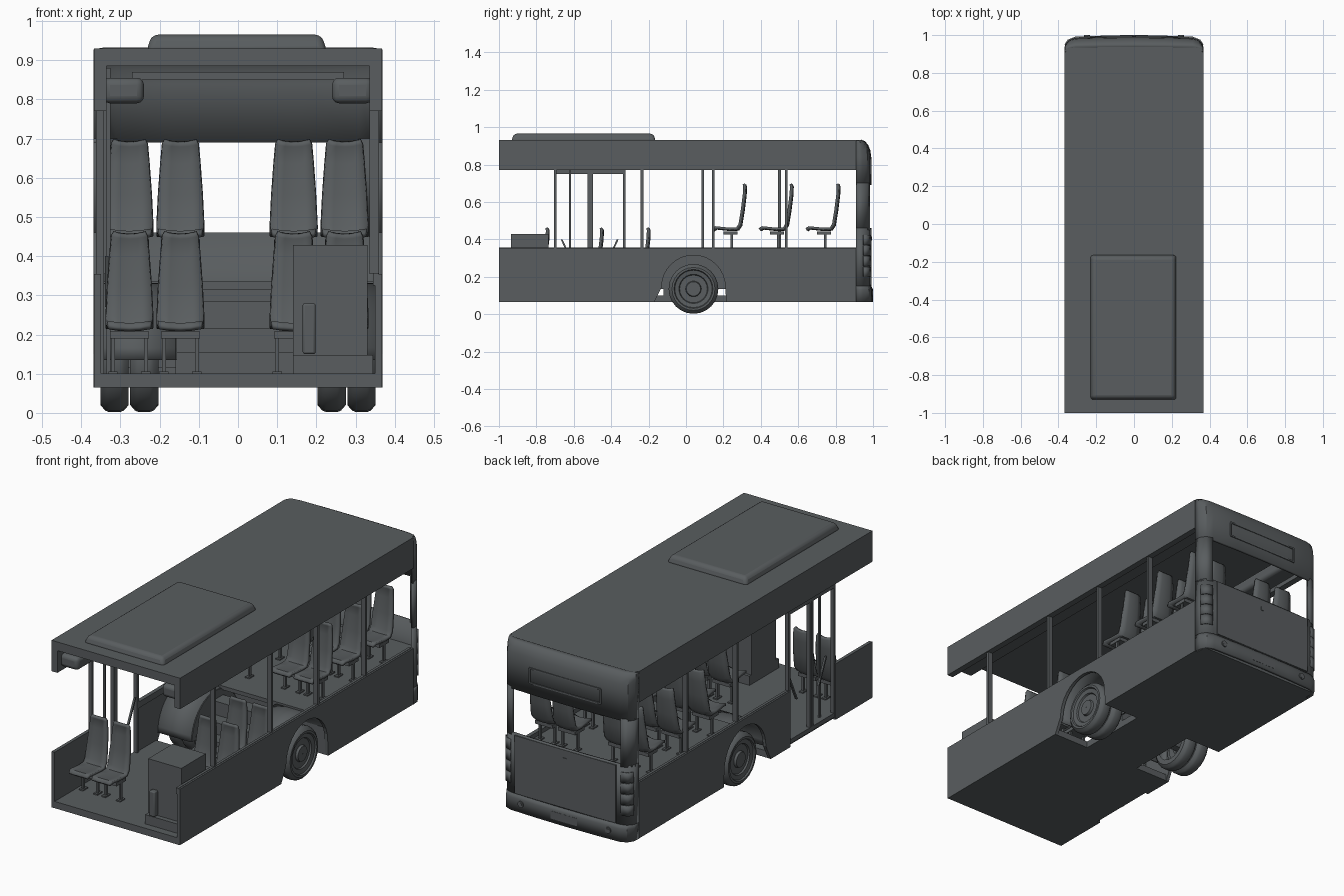
import bpy, bmesh, math
from mathutils import Vector

cube = bpy.data.objects.get("Cube")
if cube:
    bpy.data.objects.remove(cube, do_unlink=True)

grey = bpy.data.materials.new("slate_grey")
grey.use_nodes = True
COLOUR = (0.1, 0.11, 0.115, 1)
grey.diffuse_color = COLOUR
grey.node_tree.nodes["Principled BSDF"].inputs["Base Color"].default_value = COLOUR


def finish(name, bm, smooth=False, solid=0, bevel=0):
    bmesh.ops.recalc_face_normals(bm, faces=bm.faces)
    mesh = bpy.data.meshes.new(name)
    bm.to_mesh(mesh)
    bm.free()
    ob = bpy.data.objects.new(name, mesh)
    bpy.context.collection.objects.link(ob)
    mesh.materials.append(grey)
    if solid:
        m = ob.modifiers.new("thickness", 'SOLIDIFY')
        m.thickness, m.offset = solid, 0
    if bevel:
        m = ob.modifiers.new("rounding", 'BEVEL')
        m.width, m.segments = bevel, 3
    if smooth:
        bpy.ops.object.select_all(action='DESELECT')
        ob.select_set(True)
        bpy.context.view_layer.objects.active = ob
        bpy.ops.object.shade_smooth_by_angle(angle=math.radians(35))
    return ob


def box(name, x0, x1, y0, y1, z0, z1, bevel=0, taper=0):
    bm = bmesh.new()
    bmesh.ops.create_cube(bm, size=1)
    for v in bm.verts:
        k = taper if v.co.z > 0 else 0
        v.co = Vector(((x0 + x1) / 2 + v.co.x * (abs(x1 - x0) - k),
                       (y0 + y1) / 2 + v.co.y * (y1 - y0 - k),
                       (z0 + z1) / 2 + v.co.z * (z1 - z0)))
    return finish(name, bm, bevel > 0, bevel=bevel)


def prism(name, pts, axis, lo, hi):
    """Extrude a flat outline along x (points are y, z) or z (points are x, y)."""
    bm = bmesh.new()
    at = (lambda p, h: (h, *p)) if axis == 'x' else (lambda p, h: (*p, h))
    face = bm.faces.new([bm.verts.new(at(p, lo)) for p in pts])
    top = bmesh.ops.extrude_face_region(bm, geom=[face])["geom"]
    step = Vector(at((0, 0), hi - lo))
    bmesh.ops.translate(bm, vec=step, verts=[g for g in top if isinstance(g, bmesh.types.BMVert)])
    return finish(name, bm)


def sheet(name, rows, solid, closed=False):
    """Skin rows of points with quads."""
    bm = bmesh.new()
    grid = [[bm.verts.new(p) for p in row] for row in rows]
    for a, b in zip(grid, grid[1:]):
        for i in range(len(a) if closed else len(a) - 1):
            j = (i + 1) % len(a)
            bm.faces.new((a[i], a[j], b[j], b[i]))
    return finish(name, bm, True, solid)


def tube(name, profile, y, z, sides=24, solid=0):
    """Revolve (x, radius) points about a line along x."""
    rows = [[(x, y + r * math.cos(2 * math.pi * i / sides), z + r * math.sin(2 * math.pi * i / sides))
             for i in range(sides)] for x, r in profile]
    return sheet(name, rows, solid, True)


SIDE, SILL, HEAD, ROOF, BASE = 0.367, 0.355, 0.77, 0.93, 0.065
WHEEL_Y, WHEEL_Z, RADIUS = 0.04, 0.135, 0.133
LOW, HIGH, END = 0.1, 0.335, 0.91
DOOR = (-0.70, -0.33)

# Lower side panels with wheel cutouts
arch = [(WHEEL_Y - 0.21, BASE)]
for i in range(17):
    a = math.pi * (1 - i / 16)
    arch.append((WHEEL_Y + 0.17 * math.cos(a), 0.145 + 0.17 * math.sin(a)))
arch.append((WHEEL_Y + 0.175, BASE))
for side, label, start in ((1, "left", -1), (-1, "right", DOOR[1])):
    outline = [(start, BASE)] + arch + [(END, BASE), (END, SILL), (start, SILL)]
    prism(label + "_lower_panel", outline, 'x', side * 0.35, side * SIDE)
    box(label + "_upper_panel", side * 0.335, side * 0.368, -1, END, HEAD, ROOF)
    box(label + "_window_rail", side * 0.344, side * 0.358, start, END, 0.325, SILL + 0.002)
    box(label + "_ceiling_duct", side * 0.24, side * 0.345, -0.97, 0.9, 0.79, 0.855, 0.018)
box("right_front_panel", -SIDE, -0.35, -1, DOOR[0], BASE, SILL)

# Window pillars
for side, places in ((1, (0.535, 0.145, -0.235, -0.7)), (-1, (0.5, 0.09))):
    for y in places:
        box("window_pillar", side * 0.335, side * 0.36, y - 0.007, y + 0.007, SILL, HEAD)

# Double door on the right side
for y in (DOOR[0], -0.52, -0.505, DOOR[1]):
    box("door_post", -0.362, -0.342, y - 0.007, y + 0.007, BASE + 0.01, HEAD)
for z in (0.09, 0.76):
    box("door_rail", -0.362, -0.342, *DOOR, z - 0.012, z + 0.01)
for y, lean in ((-0.65, 1), (-0.38, -1)):
    prism("door_handle", [(y - lean * 0.02, 0.4), (y - lean * 0.01, 0.4), (y + lean * 0.05, 0.27),
                          (y + lean * 0.04, 0.27)], 'x', -0.34, -0.33)
box("grab_pole", -0.335, -0.325, -0.625, -0.615, LOW, 0.88)

# Floor, steps and raised rear deck
box("front_floor", -0.35, 0.35, -1, -0.17, BASE, LOW)
box("middle_floor", -0.16, 0.16, -0.17, 0.215, BASE, LOW)
box("rear_underside", -0.35, 0.35, 0.215, 0.965, BASE, LOW)
for i, z in enumerate((0.155, 0.215, 0.285)):
    box("aisle_step", -0.16, 0.16, -0.12 + 0.07 * i, 0.1, LOW, z)
box("rear_deck", -0.35, 0.35, 0.09, 0.97, HIGH - 0.02, HIGH)
box("deck_riser", -0.35, 0.35, 0.215, 0.23, BASE, HIGH)

# Wheel housings and twin wheels
for side in (1, -1):
    rows = []
    for x in (0.355, 0.16):
        rows.append([(side * x, WHEEL_Y + 0.193 * math.cos(a), max(LOW, 0.135 + 0.193 * math.sin(a)))
                     for a in [math.pi * i / 20 for i in range(21)]])
    sheet("wheel_housing", rows, 0.008)
    prism("housing_wall", [p[1:] for p in rows[1]], 'x', side * 0.156, side * 0.164)
    for inner in (0.203, 0.279):
        w = 0.072
        tyre = [(0, 0.09), (0, 0.115), (0.012, 0.129), (0.022, RADIUS), (w - 0.022, RADIUS),
                (w - 0.012, 0.129), (w, 0.115), (w, 0.104)]
        rim = [(w - 0.008, 0.1), (w - 0.012, 0.078), (w - 0.02, 0.074), (w - 0.02, 0.042),
               (w - 0.008, 0.038), (w - 0.008, 0.001)]
        tube("wheel", [(side * (inner + x), r) for x, r in tyre + rim], WHEEL_Y, WHEEL_Z)
    box("axle", side * 0.1, side * 0.3, WHEEL_Y - 0.02, WHEEL_Y + 0.02, 0.115, 0.155)

# Rounded rear end
half = [(0.361, END), (0.359, 0.94), (0.342, 0.965), (0.31, 0.976), (0.16, 0.981)]
path = half + [(0, 0.983)] + [(-x, y) for x, y in reversed(half)]


def pulled(pts, d):
    return [(x, y - d * (y - END) / 0.073) for x, y in pts]


def rear(name, pts, rings):
    return sheet(name, [[(x, y, z) for x, y in pulled(pts, d)] for z, d in rings], 0.015)


rear("rear_bumper", path, [(BASE, -0.009), (0.13, -0.009), (0.15, 0)])
rear("rear_wall", path, [(0.145, 0), (0.46, 0)])
rear("rear_header", path, [(0.69, 0), (0.84, 0), (0.875, 0.005), (0.9, 0.015), (0.918, 0.03), (0.926, 0.048)])
rear("left_rear_pillar", path[:4], [(0.45, 0), (0.7, 0)])
rear("right_rear_pillar", path[-4:], [(0.45, 0), (0.7, 0)])

# Roof and roof pod
prism("roof", [(-SIDE, -1), (SIDE, -1)] + pulled(path, 0.04), 'z', 0.885, ROOF)
box("roof_pod", -0.235, 0.228, -0.935, -0.16, ROOF - 0.01, 0.965, 0.016, 0.03)
box("ceiling_beam", -0.27, 0.27, 0.93, 0.965, 0.85, 0.87)

# Rear fittings
box("rear_hatch", -0.29, 0.29, 0.983, 0.991, 0.155, 0.455)
box("hatch_latch", -0.01, 0.01, 0.989, 0.994, 0.395, 0.415)
box("number_plate", -0.075, 0.075, 0.993, 1.0, 0.085, 0.125)
for z in (0.75, 0.825):
    box("display_frame", -0.205, 0.205, 0.985, 0.993, z - 0.004, z + 0.004)
for x in (-0.203, 0.203):
    box("display_frame_end", x - 0.004, x + 0.004, 0.985, 0.993, 0.75, 0.825)
for side in (1, -1):
    for i in range(4):
        z = 0.2 + i * 0.057
        corner = [(side * (x + 0.006), y + 0.008) for x, y in half[1:4]]
        sheet("tail_light", [[(x, y, h) for x, y in corner] for h in (z, z + 0.053)], 0.008)
    for r in (0.016, 0.009):
        bm = bmesh.new()
        bmesh.ops.create_cone(bm, cap_ends=True, segments=16, radius1=r, radius2=r, depth=0.008)
        for v in bm.verts:
            v.co = Vector((v.co.x + side * 0.25, 0.997 - r * 0.1 + v.co.z, 0.11 + v.co.y))
        finish("bumper_lamp", bm)


# Seats: a bent shell on two legs
def seat(x, y, floor):
    shape = [(-0.17, 0.113, 0.052), (-0.155, 0.123, 0.057), (-0.08, 0.115, 0.059), (-0.04, 0.117, 0.06),
             (-0.025, 0.14, 0.06), (-0.012, 0.22, 0.056), (-0.002, 0.3, 0.05), (0, 0.345, 0.046),
             (-0.004, 0.355, 0.04)]
    rows = [[(x + w * k, y + dy - 0.008 * k * k, floor + z + 0.006 * k * k) for k in (-1, -0.5, 0, 0.5, 1)]
            for dy, z, w in shape]
    sheet("seat_shell", rows, 0.013)
    box("seat_frame", x - 0.05, x + 0.05, y - 0.12, y - 0.045, floor + 0.09, floor + 0.108)
    for leg in (-0.042, 0.042):
        box("seat_leg", x + leg - 0.005, x + leg + 0.005, y - 0.083, y - 0.068, floor, floor + 0.1)
        box("seat_foot", x + leg - 0.012, x + leg + 0.012, y - 0.095, y - 0.055, floor, floor + 0.006)


for y in (0.32, 0.57, 0.82):
    for x in (-0.277, -0.147, 0.142, 0.272):
        seat(x, y, HIGH)
for x in (-0.277, -0.147):
    seat(x, -0.735, LOW)
for y in (-0.445, -0.195):
    for x in (0.142, 0.272):
        seat(x, y, LOW)

# Cabinet by the left front wall
box("cabinet", 0.14, 0.33, -0.935, -0.735, LOW, 0.428)
box("cabinet_plinth", 0.14, 0.345, -0.96, -0.72, LOW, 0.148)
box("cabinet_grip", 0.165, 0.198, -0.965, -0.935, 0.15, 0.28, 0.006)
